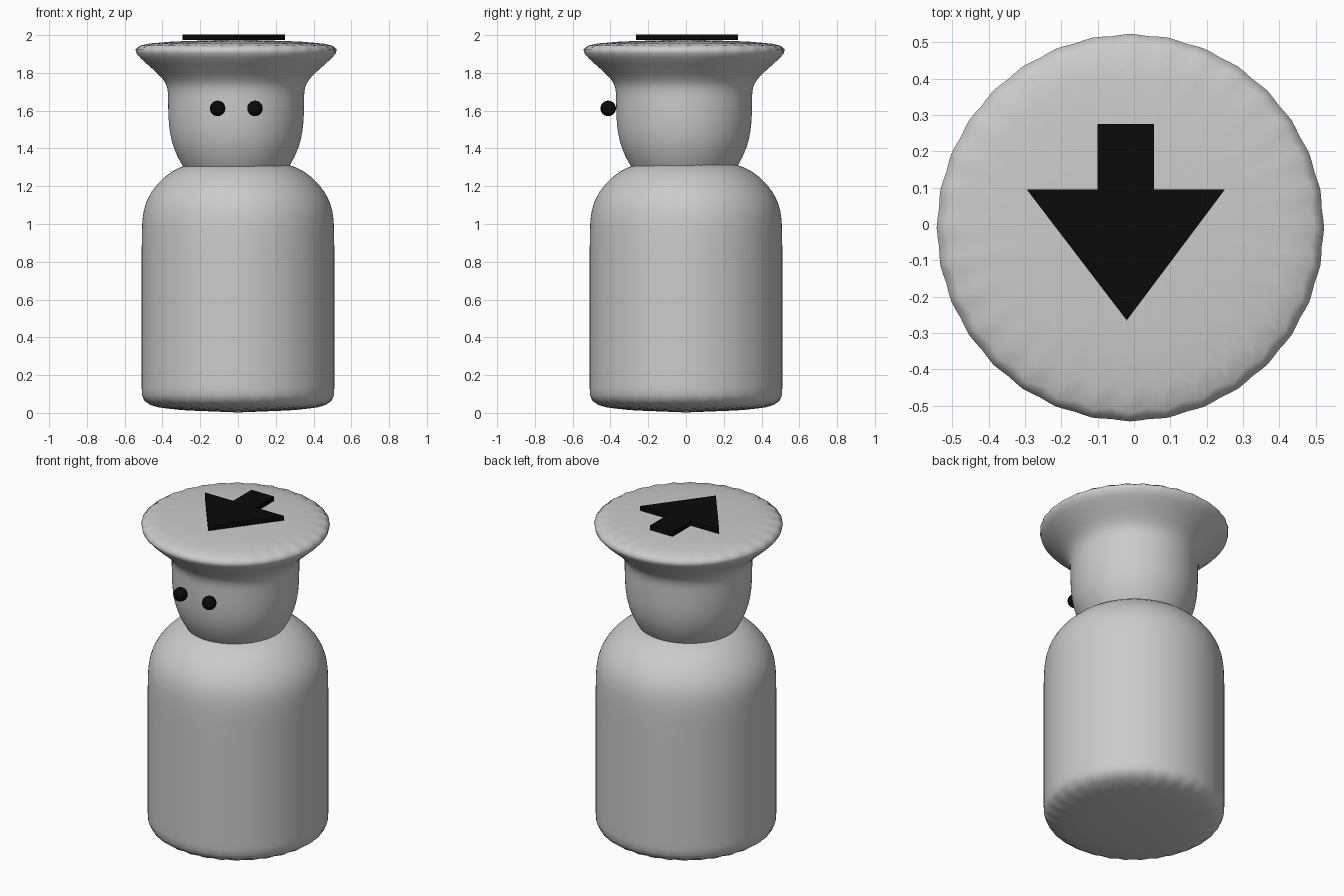
import bpy, bmesh
from math import cos, sin, tau

if "Cube" in bpy.data.objects:
    bpy.data.objects.remove(bpy.data.objects["Cube"])

SIDES = 32


def finish(name, bm, smooth=True, mat=None):
    bmesh.ops.recalc_face_normals(bm, faces=bm.faces)
    me = bpy.data.meshes.new(name)
    bm.to_mesh(me)
    bm.free()
    for p in me.polygons:
        p.use_smooth = smooth
    if mat:
        me.materials.append(mat)
    ob = bpy.data.objects.new(name, me)
    bpy.context.collection.objects.link(ob)
    return ob


def turned(name, profile, cx=0, cy=0):
    """Ring cage with n-gon caps, rounded by subdivision."""
    bm = bmesh.new()
    rings = [[bm.verts.new((cx + r * cos(tau * i / SIDES), cy + r * sin(tau * i / SIDES), z))
              for i in range(SIDES)] for r, z in profile]
    for a, b in zip(rings, rings[1:]):
        for i in range(SIDES):
            j = (i + 1) % SIDES
            bm.faces.new((a[i], a[j], b[j], b[i]))
    bm.faces.new(rings[0][::-1])
    bm.faces.new(rings[-1])
    ob = finish(name, bm)
    sub = ob.modifiers.new("Subdivision", 'SUBSURF')
    sub.levels = sub.render_levels = 2
    return ob


black = bpy.data.materials.new("black")
black.diffuse_color = (0.003, 0.003, 0.003, 1)
black.use_nodes = True
black.node_tree.nodes["Principled BSDF"].inputs["Base Color"].default_value = black.diffuse_color

# Body
turned("body", [(.513, 0), (.513, .12), (.513, .3), (.513, .92),
                (.513, 1.13), (.35, 1.30), (.2, 1.33)])

# Head with flared flat hat
turned("head", [(.2, 1.2), (.28, 1.29), (.345, 1.42), (.362, 1.55), (.362, 1.68),
                (.365, 1.76), (.522, 1.88), (.59, 1.978)], -.01, -.01)

# Eyes
for side, x in (("left", .09), ("right", -.108)):
    bm = bmesh.new()
    bmesh.ops.create_uvsphere(bm, u_segments=32, v_segments=16, radius=.041)
    eye = finish("eye_" + side, bm, True, black)
    eye.location = (x, -.412, 1.612)

# Direction arrow on top
bm = bmesh.new()
outline = [(-.1, .275), (-.1, .095), (-.295, .095), (-.02, -.265),
           (.25, .095), (.055, .095), (.055, .275)]
face = bm.faces.new([bm.verts.new((x, y, 1.975)) for x, y in outline])
top = bmesh.ops.extrude_face_region(bm, geom=[face])
bmesh.ops.translate(bm, vec=(0, 0, .028),
                    verts=[v for v in top["geom"] if isinstance(v, bmesh.types.BMVert)])
finish("arrow", bm, False, black)
